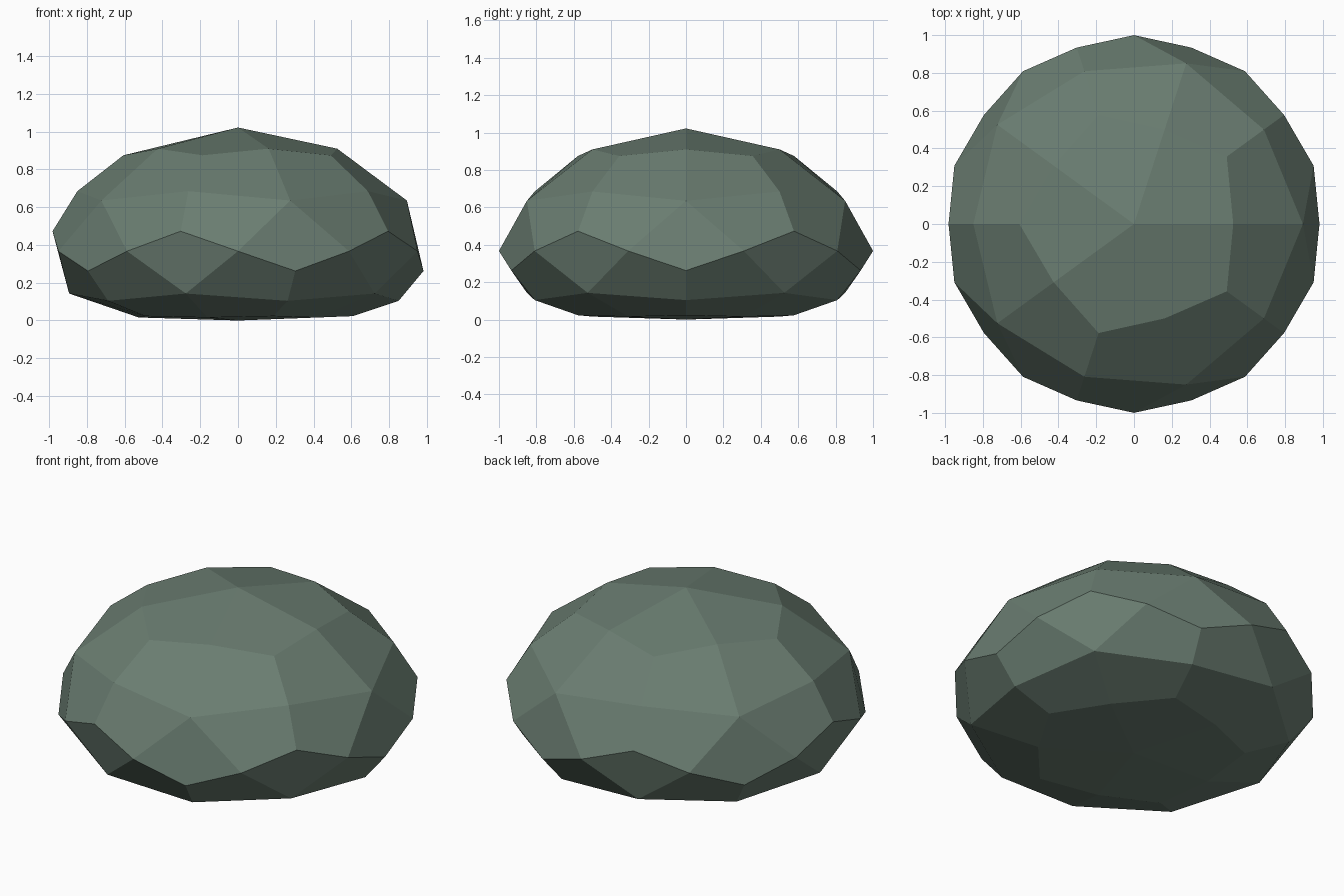
import bpy, bmesh
from mathutils import Vector

if "Cube" in bpy.data.objects:
    bpy.data.objects.remove(bpy.data.objects["Cube"])

# Height profile: unit-sphere height -> stone height (flattened underside)
PROFILE = [(-1.0, 0.0), (-0.851, 0.016), (-0.795, 0.023), (-0.526, 0.104),
           (-0.447, 0.143), (-0.188, 0.262), (0.0, 0.367), (0.188, 0.473),
           (0.447, 0.635), (0.526, 0.685), (0.795, 0.875), (0.851, 0.91), (1.0, 1.022)]


def height(u):
    for (a, za), (b, zb) in zip(PROFILE, PROFILE[1:]):
        if u <= b:
            return za + (zb - za) * max(0.0, (u - a) / (b - a))
    return PROFILE[-1][1]


# Base icosahedron
base = bmesh.new()
bmesh.ops.create_icosphere(base, subdivisions=1, radius=1.0)

# Split every triangle into three kites on the sphere
bm = bmesh.new()
cache = {}


def point(*verts):
    key = tuple(sorted(v.index for v in verts))
    if key not in cache:
        p = sum((v.co for v in verts), Vector()).normalized()
        cache[key] = bm.verts.new((p.x, p.y, height(p.z)))
    return cache[key]


base.verts.index_update()
for f in base.faces:
    tri = list(f.verts)
    for i in range(3):
        a, b, c = tri[i], tri[(i + 1) % 3], tri[i - 1]
        bm.faces.new((point(a), point(a, b), point(a, b, c), point(a, c)))
bmesh.ops.recalc_face_normals(bm, faces=bm.faces)

# Stone object, flat shaded
mesh = bpy.data.meshes.new("boulder")
bm.to_mesh(mesh)
bm.free()
base.free()
mat = bpy.data.materials.new("grey green stone")
mat.diffuse_color = (0.144, 0.205, 0.165, 1)
mat.use_nodes = True
mat.node_tree.nodes["Principled BSDF"].inputs["Base Color"].default_value = mat.diffuse_color
mesh.materials.append(mat)
obj = bpy.data.objects.new("boulder", mesh)
bpy.context.collection.objects.link(obj)
